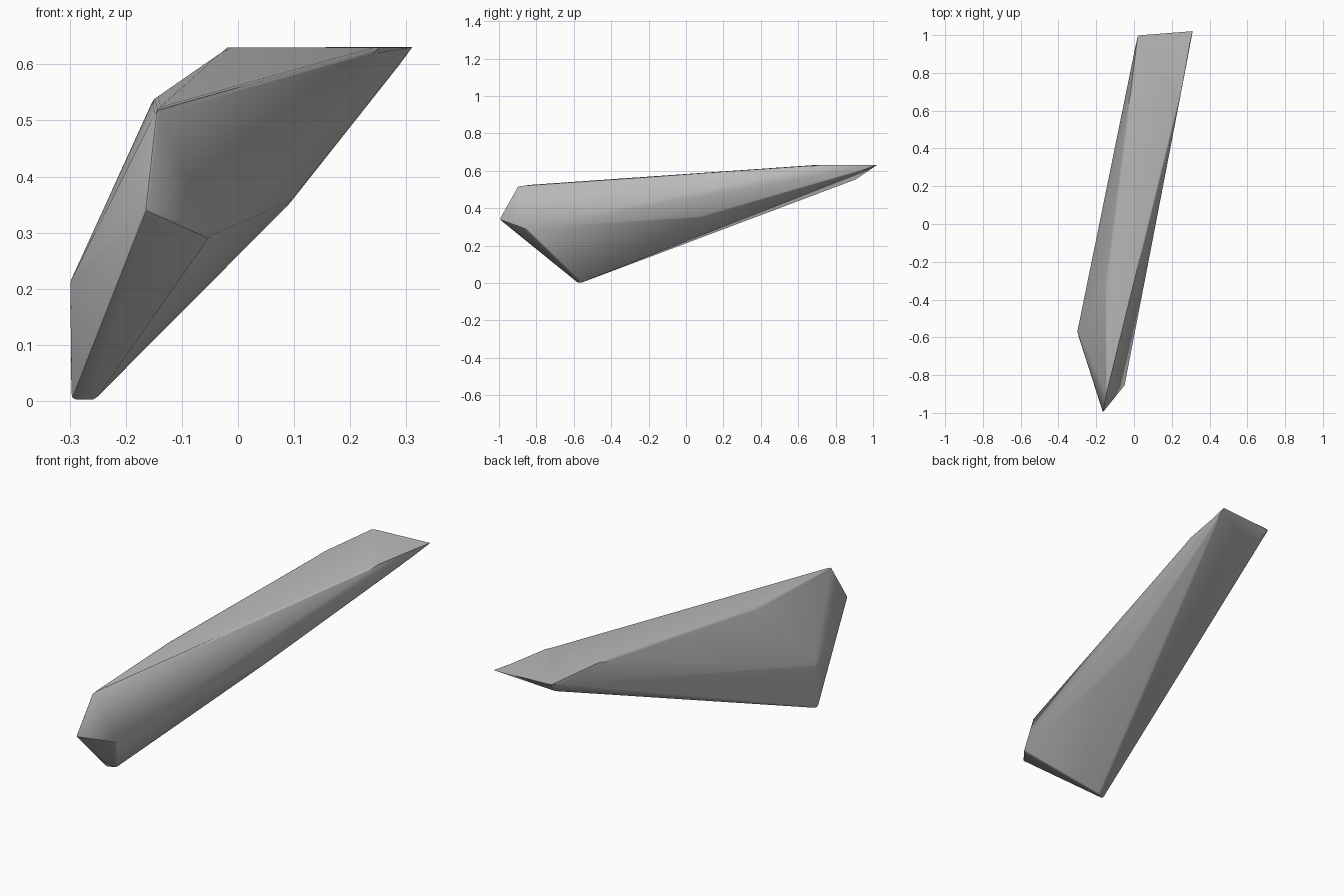
import bpy
import bmesh
import math

cube = bpy.data.objects.get("Cube")
if cube:
    bpy.data.objects.remove(cube, do_unlink=True)

# Stone colour
stone = bpy.data.materials.new("grey_stone")
stone.use_nodes = True
grey = (0.5, 0.5, 0.5, 1)
stone.diffuse_color = grey
stone.node_tree.nodes["Principled BSDF"].inputs["Base Color"].default_value = grey

# Corners of the faceted shard
nose = [(-0.165, -1.0, 0.34), (-0.145, -0.9, 0.52), (-0.05, -0.86, 0.29)]
keel = [(-0.298, -0.58, 0), (-0.257, -0.56, 0), (-0.3, -0.57, 0.21)]
flanks = [(-0.15, -0.32, 0.54), (0.1, 0.1, 0.36)]
tail_top = [(-0.02, 0.68, 0.63), (0.25, 0.7, 0.63),
            (0.02, 1.0, 0.63), (0.295, 0.955, 0.63)]
tail_under = [(0.06, 0.91, 0.555), (0.29, 0.94, 0.6)]

# Wrap the corners in a closed skin
bm = bmesh.new()
for corner in nose + keel + flanks + tail_top + tail_under:
    bm.verts.new(corner)
bmesh.ops.convex_hull(bm, input=bm.verts)
bmesh.ops.dissolve_limit(bm, angle_limit=math.radians(2),
                         verts=bm.verts, edges=bm.edges)
bmesh.ops.recalc_face_normals(bm, faces=bm.faces)

# Soften the ridges slightly, leaving the thin tail crisp
ridges = [e for e in bm.edges
          if e.calc_face_angle(0) > math.radians(25)
          and min(v.co.y for v in e.verts) < 0.6]
bmesh.ops.bevel(bm, geom=ridges, offset=0.008, segments=2, profile=0.5,
                affect='EDGES', clamp_overlap=True)

mesh = bpy.data.meshes.new("stone_shard")
bm.to_mesh(mesh)
bm.free()
mesh.materials.append(stone)
shard = bpy.data.objects.new("stone_shard", mesh)
bpy.context.collection.objects.link(shard)

# Smooth the rounded ridges only
bpy.ops.object.select_all(action='DESELECT')
shard.select_set(True)
bpy.context.view_layer.objects.active = shard
bpy.ops.object.shade_smooth_by_angle(angle=math.radians(30))
